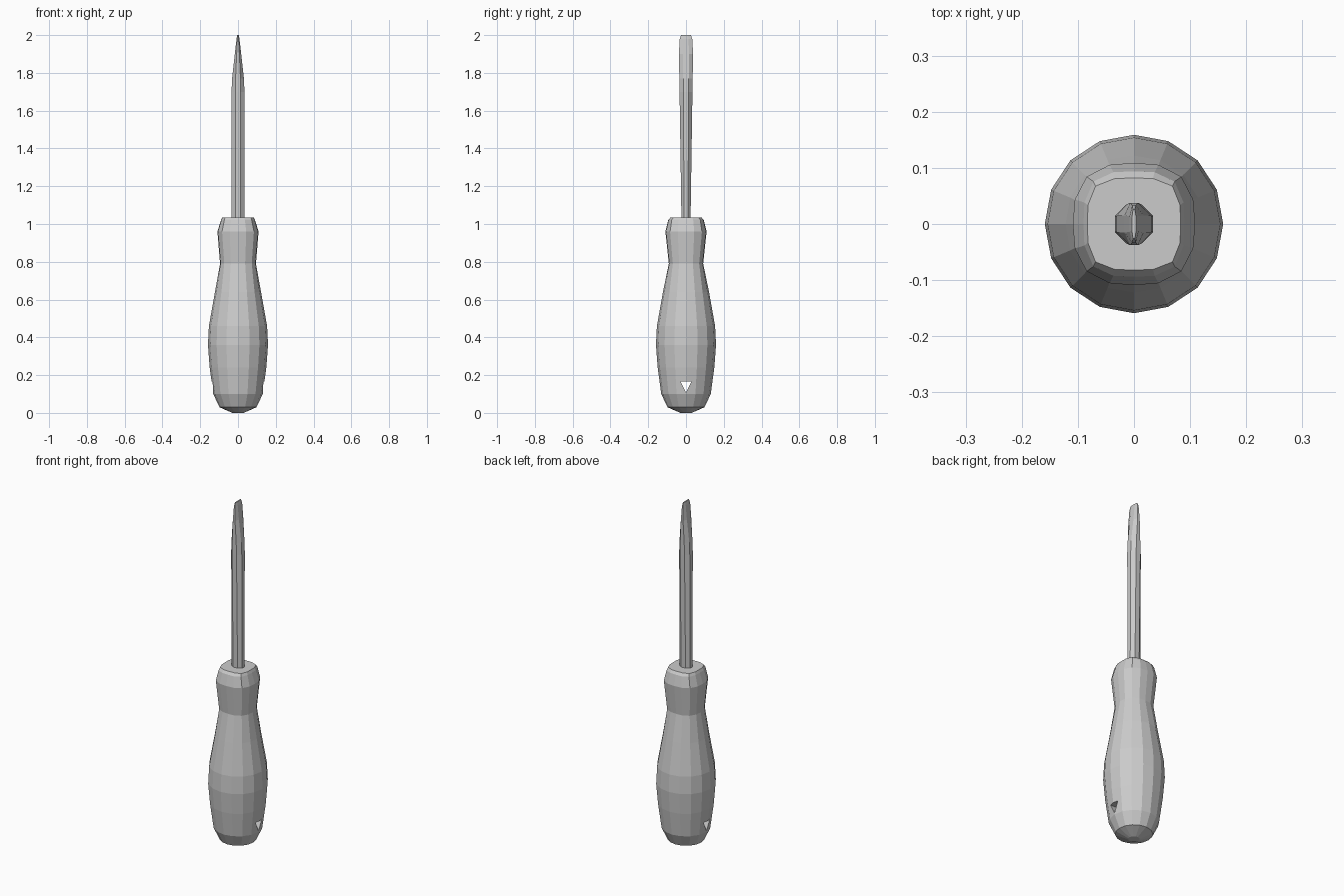
import bpy, bmesh
from math import cos, sin, pi, radians

if "Cube" in bpy.data.objects:
    bpy.data.objects.remove(bpy.data.objects["Cube"])


def loft(name, rings, sides, turn=0.0):
    """Skin rings of (z, half width x, half width y, squareness)."""
    bm = bmesh.new()
    loops = []
    for z, rx, ry, n in rings:
        loop = []
        for i in range(sides):
            a = 2 * pi * i / sides + turn
            r = (abs(cos(a)) ** n + abs(sin(a)) ** n) ** (-1 / n)
            loop.append(bm.verts.new((rx * r * cos(a), ry * r * sin(a), z)))
        loops.append(loop)
    for lo, hi in zip(loops, loops[1:]):
        for i in range(sides):
            j = (i + 1) % sides
            bm.faces.new((lo[i], lo[j], hi[j], hi[i]))
    bm.faces.new(loops[0][::-1])
    bm.faces.new(loops[-1])
    bmesh.ops.recalc_face_normals(bm, faces=bm.faces)
    mesh = bpy.data.meshes.new(name)
    bm.to_mesh(mesh)
    bm.free()
    obj = bpy.data.objects.new(name, mesh)
    bpy.context.collection.objects.link(obj)
    return obj


# Handle: rounded butt, swelling grip, narrow neck, squarish collar
handle = loft("handle", [
    (0.0, 0.03, 0.03, 2), (0.03, 0.098, 0.098, 2), (0.10, 0.131, 0.131, 2),
    (0.24, 0.150, 0.150, 2), (0.36, 0.159, 0.159, 2.05),
    (0.46, 0.154, 0.154, 2.05), (0.64, 0.122, 0.122, 2.1),
    (0.79, 0.095, 0.091, 2.6), (0.96, 0.109, 0.109, 2.7),
    (1.02, 0.090, 0.094, 3.2), (1.035, 0.083, 0.082, 3.6)], 16)

# Triangular hanging hole running side to side
bpy.ops.mesh.primitive_cylinder_add(vertices=3, radius=1, depth=0.6)
hole = bpy.context.object
hole.name = "hanging_hole_cutter"
for v in hole.data.vertices:
    side = 1 if v.co.z > 0 else -1
    a = v.co.x, v.co.y
    if a[1] > 0.9:                       # lower point
        y, z = 0.0, 0.107
    else:                                # upper corners
        y, z = (0.029 if a[0] > 0 else -0.029), 0.167
    v.co = (side * 0.3, y, z)
bm = bmesh.new()
bm.from_mesh(hole.data)
bmesh.ops.recalc_face_normals(bm, faces=bm.faces)
bm.to_mesh(hole.data)
bm.free()
mod = handle.modifiers.new("hanging_hole", 'BOOLEAN')
mod.object = hole
mod.operation = 'DIFFERENCE'
mod.solver = 'EXACT'
hole.hide_render = True
bpy.context.view_layer.objects.active = handle
bpy.ops.object.modifier_apply(modifier=mod.name)
bpy.data.objects.remove(hole)

# Shaft: slim eight-sided bar flattened into a wedge blade
shaft = loft("shaft_and_blade", [
    (1.02, 0.037, 0.026, 2), (1.70, 0.037, 0.037, 2),
    (1.77, 0.034, 0.038, 2), (1.90, 0.018, 0.040, 2.2),
    (1.98, 0.008, 0.034, 3), (2.0, 0.004, 0.026, 4)], 8, radians(22.5))
